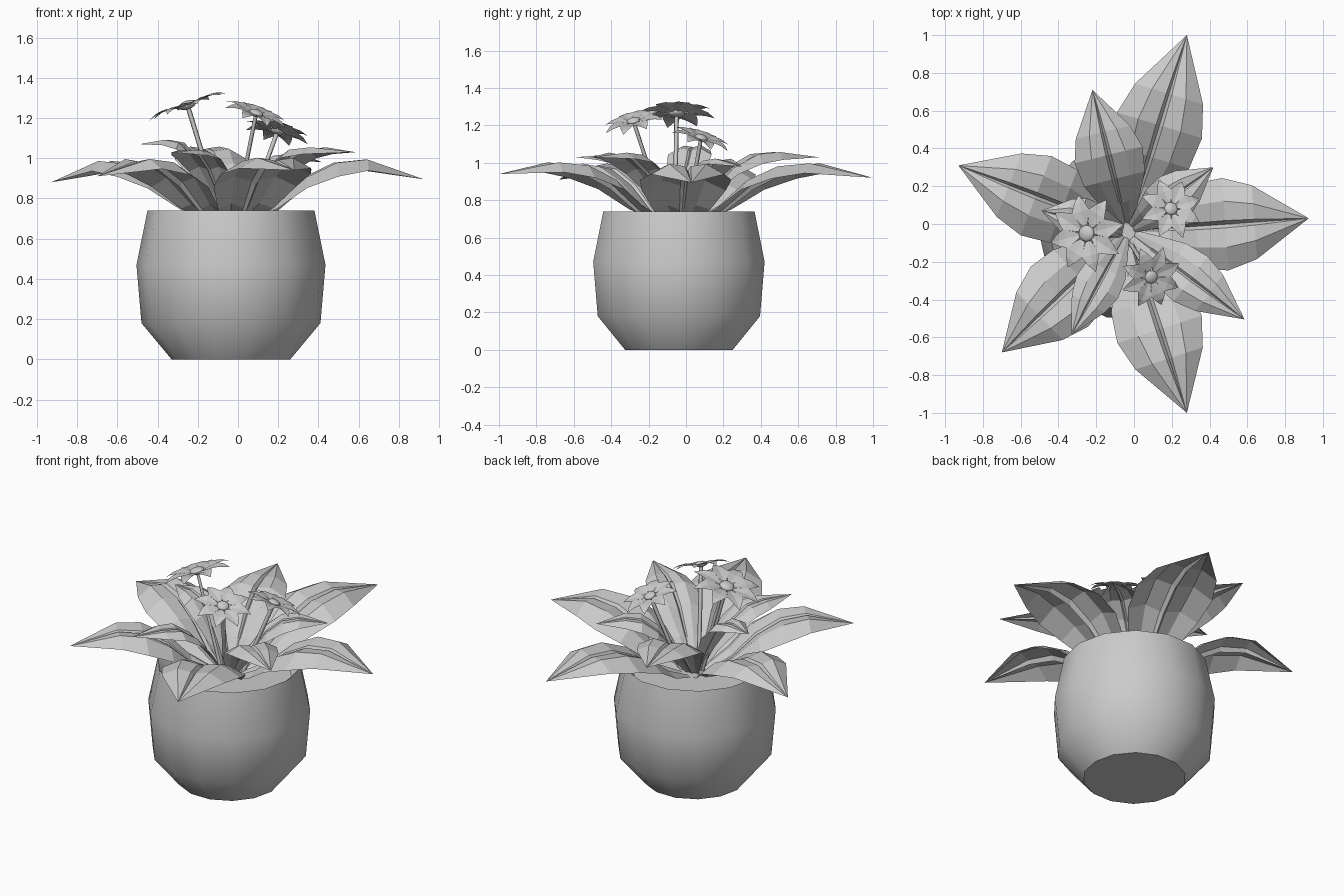
import bpy, bmesh, math
from mathutils import Vector

if "Cube" in bpy.data.objects:
    bpy.data.objects.remove(bpy.data.objects["Cube"])

CENTRE = Vector((-0.035, -0.038, 0))


def make_object(name, verts, faces):
    mesh = bpy.data.meshes.new(name)
    mesh.from_pydata([tuple(v) for v in verts], [], faces)
    bm = bmesh.new()
    bm.from_mesh(mesh)
    bmesh.ops.remove_doubles(bm, verts=bm.verts, dist=0.0001)
    bm.to_mesh(mesh)
    bm.free()
    ob = bpy.data.objects.new(name, mesh)
    bpy.context.collection.objects.link(ob)
    return ob


def smooth(ob, angle):
    bpy.ops.object.select_all(action='DESELECT')
    ob.select_set(True)
    bpy.context.view_layer.objects.active = ob
    bpy.ops.object.shade_smooth_by_angle(angle=math.radians(angle))


def lathe(name, profile, sides):
    verts, faces = [], []
    for r, z in profile:
        for i in range(sides):
            a = math.tau * i / sides
            verts.append(CENTRE + Vector((r * math.cos(a), r * math.sin(a), z)))
    for j in range(len(profile) - 1):
        for i in range(sides):
            k = (i + 1) % sides
            faces.append((j * sides + i, j * sides + k,
                          (j + 1) * sides + k, (j + 1) * sides + i))
    faces.append(tuple(reversed(range(sides))))
    faces.append(tuple(range((len(profile) - 1) * sides, len(profile) * sides)))
    return make_object(name, verts, faces)


# Pot with bevelled inner rim, closed by the soil surface
pot = lathe("pot", [(0.295, 0), (0.445, 0.18), (0.47, 0.47), (0.415, 0.74),
                    (0.36, 0.68)], 14)
smooth(pot, 40)

# Leaf lengthwise stations: distance, height share, width share
OUTER = [(0.06, 0.0, 0.25), (0.23, 0.25, 0.62), (0.38, 0.66, 0.92),
         (0.54, 0.93, 1.0), (0.7, 1.0, 0.8)]
INNER = [(0.04, 0.0, 0.2), (0.2, 0.4, 0.55), (0.37, 0.75, 0.9),
         (0.54, 0.96, 1.0), (0.7, 1.0, 0.8)]
# Leaf cross-section: side position, lift (both relative to half width)
SECTION = [(-1, -0.16), (-0.5, 0.12), (-0.08, 0.06), (0, -0.06),
           (0.08, 0.06), (0.5, 0.12), (1, -0.16)]


def leaf(name, tip, peak, half_width, stations):
    tip = Vector(tip)
    base = CENTRE + Vector((0, 0, 0.66))
    run = Vector((tip.x - base.x, tip.y - base.y, 0))
    side = Vector((-run.y, run.x, 0)).normalized()
    verts, faces, n = [], [], len(SECTION)
    for f, h, w in stations:
        mid = base + run * f + Vector((0, 0, (peak - 0.66) * h))
        cup = 0.45 * max(0, 0.5 - f) * 2        # base of leaf folds upward
        for s, lift in SECTION:
            up = lift + cup * abs(s)
            verts.append(mid + side * (s * w * half_width)
                         + Vector((0, 0, up * w * half_width)))
    for j in range(len(stations) - 1):
        for i in range(n - 1):
            faces.append((j * n + i + 1, j * n + i, (j + 1) * n + i, (j + 1) * n + i + 1))
    verts.append(tip)
    last = (len(stations) - 1) * n
    for i in range(n - 1):
        faces.append((last + i + 1, last + i, len(verts) - 1))
    make_object(name, verts, faces)


# Outer and inner leaves: tip, peak height, half width
OUTER_LEAVES = [((0.28, 1.0, 0.92), 0.975, 0.235), ((0.925, 0.03, 0.895), 0.97, 0.245),
                ((0.28, -1.0, 0.94), 0.98, 0.235), ((-0.70, -0.68, 0.91), 0.975, 0.22),
                ((-0.93, 0.31, 0.88), 0.965, 0.225)]
INNER_LEAVES = [((-0.22, 0.71, 1.03), 1.04, 0.185), ((0.585, -0.505, 1.03), 1.04, 0.15),
                ((-0.33, -0.585, 1.03), 1.03, 0.125), ((0.42, 0.30, 0.98), 1.01, 0.13),
                ((-0.49, 0.07, 1.07), 1.08, 0.12)]
for i, (tip, peak, width) in enumerate(OUTER_LEAVES):
    leaf(f"outer_leaf_{i + 1}", tip, peak, width, OUTER)
for i, (tip, peak, width) in enumerate(INNER_LEAVES):
    leaf(f"inner_leaf_{i + 1}", tip, peak, width, INNER)


def flower(index, centre, normal, radius, root):
    centre, root = Vector(centre), Vector(root)
    turn = Vector(normal).to_track_quat('Z', 'Y')
    # Petals: folded pointed shapes around the middle
    verts, faces = [], []
    outline = [(0.1, 0, 0), (0.32, 0.13, 0.05), (0.6, 0.25, 0.1),
               (0.82, 0.15, 0.07), (1.05, 0, -0.03)]
    for k in range(8):
        a = math.tau * (k + 0.3) / 8
        out = Vector((math.cos(a), math.sin(a), 0))
        side = Vector((-out.y, out.x, 0))
        for sgn in (-1, 1):
            b = len(verts)
            for r, w, z in outline:
                verts.append(out * r + Vector((0, 0, z - w * 0.15)))
                verts.append(out * r + side * (w * sgn) + Vector((0, 0, z)))
            for j in range(len(outline) - 1):
                q = [b + 2 * j, b + 2 * j + 2, b + 2 * j + 3, b + 2 * j + 1]
                if j == 0:
                    q.remove(b + 1)
                if j == len(outline) - 2:
                    q.remove(b + 2 * j + 3)
                faces.append(q if sgn > 0 else q[::-1])
    make_object(f"flower_petals_{index}",
                [centre + turn @ (v * radius) for v in verts], faces)
    # Round flower middle
    bpy.ops.mesh.primitive_uv_sphere_add(segments=12, ring_count=8, radius=radius * 0.22,
                                         location=centre + turn @ Vector((0, 0, 0.005)))
    ball = bpy.context.object
    ball.name = f"flower_middle_{index}"
    ball.scale = (1, 1, 0.5)
    ball.rotation_euler = turn.to_euler()
    smooth(ball, 60)
    # Stem
    curve = bpy.data.curves.new(f"stem_{index}", 'CURVE')
    curve.dimensions = '3D'
    curve.bevel_depth = 0.012
    curve.bevel_resolution = 0
    spline = curve.splines.new('POLY')
    spline.points.add(1)
    for p, co in zip(spline.points, (root, centre)):
        p.co = (*co, 1)
    bpy.context.collection.objects.link(bpy.data.objects.new(f"stem_{index}", curve))


flower(1, (-0.25, -0.05, 1.26), (-0.35, 0.0, 1), 0.2, (-0.07, -0.06, 0.67))
flower(2, (0.195, 0.08, 1.13), (0.25, 0.33, 1), 0.162, (0.03, 0.0, 0.67))
flower(3, (0.09, -0.28, 1.22), (0.35, -0.25, 1), 0.162, (-0.02, -0.1, 0.67))
